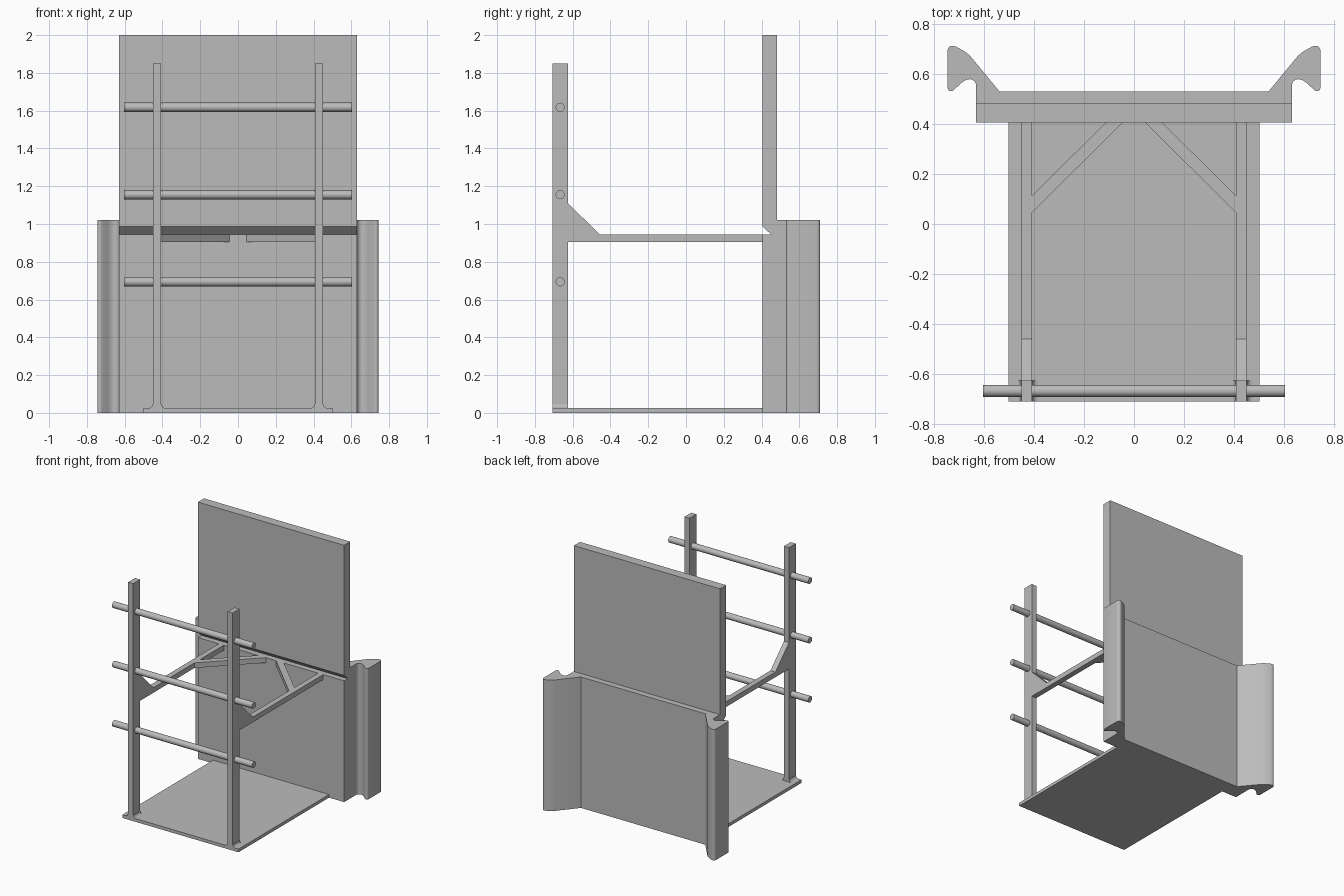
import bpy, bmesh, math
from mathutils import Vector

if "Cube" in bpy.data.objects:
    bpy.data.objects.remove(bpy.data.objects["Cube"])

grey = bpy.data.materials.new("plain grey")
grey.diffuse_color = (0.5, 0.5, 0.5, 1)
grey.use_nodes = True
grey.node_tree.nodes["Principled BSDF"].inputs["Base Color"].default_value = grey.diffuse_color


def prism(name, pts, axis, lo, hi, smooth=False):
    """Extrude a 2D profile along an axis: x uses (y, z), y uses (x, z), z uses (x, y)."""
    def place(p, t):
        a, b = p
        return {"x": (t, a, b), "y": (a, t, b), "z": (a, b, t)}[axis]
    bm = bmesh.new()
    face = bm.faces.new([bm.verts.new(place(p, lo)) for p in pts])
    ext = bmesh.ops.extrude_face_region(bm, geom=[face])
    move = Vector(place((0, 0), hi - lo))
    bmesh.ops.translate(bm, vec=move,
                        verts=[g for g in ext["geom"] if isinstance(g, bmesh.types.BMVert)])
    bmesh.ops.recalc_face_normals(bm, faces=bm.faces)
    me = bpy.data.meshes.new(name)
    bm.to_mesh(me)
    bm.free()
    me.materials.append(grey)
    ob = bpy.data.objects.new(name, me)
    bpy.context.collection.objects.link(ob)
    if smooth:
        bpy.ops.object.select_all(action="DESELECT")
        ob.select_set(True)
        bpy.context.view_layer.objects.active = ob
        bpy.ops.object.shade_smooth_by_angle(angle=math.radians(35))
    return ob


def rect(a0, b0, a1, b1):
    return [(a0, b0), (a1, b0), (a1, b1), (a0, b1)]


def arc(cx, cy, r, a0, a1, n=5):
    return [(cx + r * math.cos(math.radians(a0 + (a1 - a0) * i / n)),
             cy + r * math.sin(math.radians(a0 + (a1 - a0) * i / n))) for i in range(n + 1)]


FRONT, BACK = -0.708, 0.406

# floor plate
prism("base_plate", rect(-0.5, FRONT, 0.5, BACK), "z", 0, 0.025)

# back panel: thin upper sheet, thick lower slab, V-groove between them
prism("back_panel", [(BACK, 0), (BACK, 0.945), (0.45, 0.945), (BACK, 0.987), (BACK, 2),
                     (0.481, 2), (0.481, 1.02), (0.528, 1.02), (0.528, 0)], "x", -0.63, 0.63)

# flared side wing, plan outline of the right one
wing = [(0.536, 0.528), (0.655, 0.672), (0.672, 0.686), (0.71, 0.708)]
wing += arc(0.725, 0.692, 0.019, 100, 0)
wing += arc(0.730, 0.544, 0.014, 0, -125)
wing += [(0.69, 0.562), (0.675, 0.573)]
wing += arc(0.655, 0.553, 0.025, 70, 180)
wing += [(0.63, 0.528)]

# post with gusset and arm, seen from the side
post = [(FRONT, 0.01), (FRONT, 1.85), (-0.624, 1.85), (-0.624, 1.11), (-0.458, 0.945),
        (BACK, 0.945), (BACK, 0.905), (-0.624, 0.905), (-0.624, 0.01)]

# filleted foot of the post, seen from the front
R = 0.022
foot = [(0.405 - R, 0.02)] + arc(0.405 - R, 0.025 + R, R, -90, 0)
foot += arc(0.452 + R, 0.025 + R, R, 180, 270) + [(0.452 + R, 0.02)]

brace = [(0.408, 0.044), (0.408, 0.112), (0.112, BACK), (0.044, BACK)]

for side, s in (("right", 1), ("left", -1)):
    def flip(pts):
        return [(s * a, b) for a, b in pts]
    prism(side + "_wing", flip(wing), "z", 0, 1.02, True)
    prism(side + "_post_and_arm", post, "x", s * 0.407, s * 0.45)
    prism(side + "_foot", flip(foot), "y", FRONT, -0.624, True)
    prism(side + "_brace", flip(brace), "z", 0.905, 0.945)

# three round cross rods
for i, z in enumerate((0.694, 1.155, 1.618)):
    circle = arc(-0.666, z, 0.024, 0, 360, 24)[:-1]
    prism("cross_rod_%d" % (i + 1), circle, "x", -0.603, 0.603, True)
